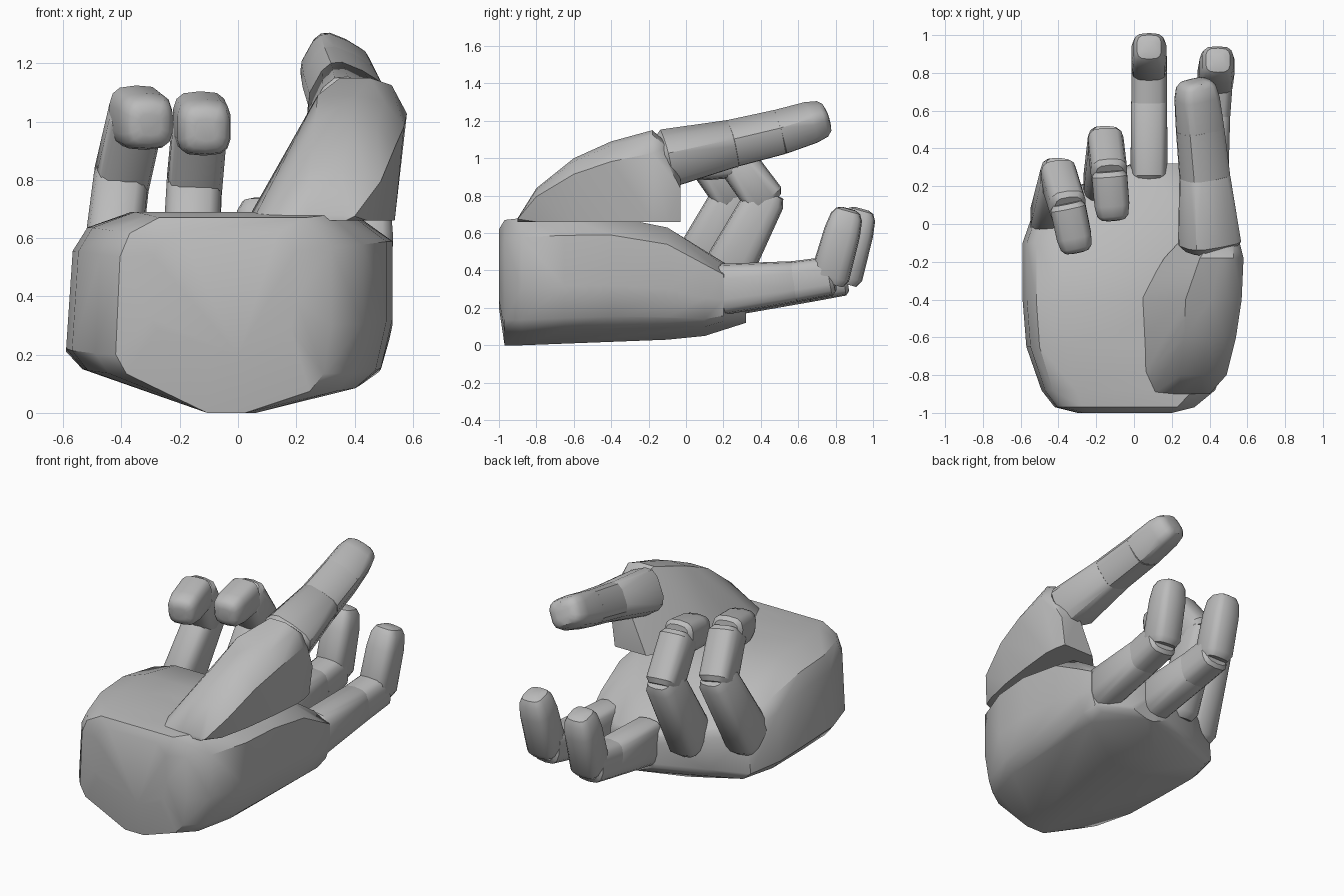
import bpy, bmesh, math
from mathutils import Vector

cube = bpy.data.objects.get("Cube")
if cube:
    bpy.data.objects.remove(cube, do_unlink=True)

shade = 0.5
grey = bpy.data.materials.new("clay grey")
grey.use_nodes = True
grey.diffuse_color = (shade, shade, shade, 1)
grey.node_tree.nodes["Principled BSDF"].inputs["Base Color"].default_value = grey.diffuse_color


def hull(name, points):
    """Convex solid around the points, smooth with sharp edges kept."""
    bm = bmesh.new()
    for point in points:
        bm.verts.new(point)
    result = bmesh.ops.convex_hull(bm, input=bm.verts)
    spare = {item for item in result["geom_interior"] + result["geom_unused"]
             if isinstance(item, bmesh.types.BMVert)}
    bmesh.ops.delete(bm, geom=list(spare), context="VERTS")
    bmesh.ops.recalc_face_normals(bm, faces=bm.faces)
    mesh = bpy.data.meshes.new(name)
    bm.to_mesh(mesh)
    bm.free()
    mesh.materials.append(grey)
    obj = bpy.data.objects.new(name, mesh)
    bpy.context.collection.objects.link(obj)
    bpy.ops.object.select_all(action="DESELECT")
    obj.select_set(True)
    bpy.context.view_layer.objects.active = obj
    bpy.ops.object.shade_smooth_by_angle(angle=math.radians(35))


def body(name, outline, sections):
    """One outline repeated along y; sections are (y, middle, half width, low, high)."""
    hull(name, [(middle + u * half, y, low + v * (high - low))
                for y, middle, half, low, high in sections
                for u, v in outline])


def rounded(value):
    """Push a circle coordinate outwards towards a rounded box."""
    return math.copysign(abs(value) ** 0.6, value)


def ring(center, axis, width, thick, roll, sides=14):
    """Rounded-box cross-section, its width along x before rolling."""
    axis = axis.normalized()
    flat = (Vector((1, 0, 0)) - axis * axis.x).normalized()
    side = flat * math.cos(roll) - flat.cross(axis) * math.sin(roll)
    up = side.cross(axis)
    angles = [math.tau * (i + 0.5) / sides for i in range(sides)]
    return [center + side * rounded(math.cos(a)) * width / 2
            + up * rounded(math.sin(a)) * thick / 2 for a in angles]


def finger(name, x, lean, path, width=0.19, thick=0.21, shift=(0, 0), flare=0.2, roll=0):
    """Three overlapping phalanges along a (y, z) path, leaning sideways."""
    joints = [Vector((x + lean * i, y + shift[0], z + shift[1])) for i, (y, z) in enumerate(path)]
    sizes = (1.3, 1.05, 1, 0.9)
    joint_ends = [(-0.1, 0.8), (0, 1), (1, 1), (1.1, 0.8)]
    domed_end = [(-0.1, 0.8), (0, 1), (0.65, 1), (0.88, 0.9), (0.97, 0.7), (1, 0.4)]
    for i, label in enumerate(("base", "middle", "tip")):
        axis = joints[i + 1] - joints[i]
        points = []
        for along, swell in (domed_end if label == "tip" else joint_ends):
            blend = min(max(along, 0), 1)
            size = sizes[i] * (1 - blend) + sizes[i + 1] * blend
            points += ring(joints[i] + axis * along, axis, width * swell * size ** flare,
                           thick * swell * size, roll)
        hull(f"{name}_{label}", points)


# Palm: shallow keeled underside, rounded wrist end, tapering to the knuckles
body("palm",
     [(-0.15, 0), (0.2, 0), (0.8, 0.11), (0.93, 0.2), (1, 0.45), (1, 0.85), (0.75, 1),
      (-0.6, 1), (-0.87, 0.92), (-0.96, 0.8), (-1, 0.3), (-0.9, 0.2)],
     [(-1, -0.05, 0.25, 0.2, 0.62), (-0.97, -0.05, 0.37, 0, 0.67),
      (-0.88, -0.03, 0.46, 0, 0.68), (-0.65, -0.03, 0.54, 0.01, 0.69),
      (-0.4, -0.03, 0.56, 0.02, 0.69), (-0.1, -0.03, 0.56, 0.03, 0.63),
      (0.1, 0, 0.52, 0.05, 0.5), (0.2, 0.1, 0.4, 0.09, 0.43),
      (0.32, 0.14, 0.15, 0.12, 0.37)])

# Thumb mound leaning towards the outer side of the palm
base = 0.66
body("thumb_mound",
     [(-1, 0), (0.8, 0), (-0.5, 0.55), (-0.1, 1), (0.4, 1), (0.75, 0.95), (1, 0.75)],
     [(-0.9, 0.25, 0.15, base, 0.68), (-0.8, 0.27, 0.22, base, 0.84),
      (-0.6, 0.29, 0.25, base, 1), (-0.4, 0.3, 0.27, base, 1.09),
      (-0.18, 0.37, 0.21, base, 1.15), (-0.1, 0.42, 0.14, base, 1.08),
      (-0.03, 0.42, 0.12, base, 0.9)])

# Thumb reaching forward over the palm, twisted outwards
finger("thumb", 0.4, -0.025, [(-0.1, 1), (0.25, 1.08), (0.5, 1.14), (0.76, 1.22)],
       width=0.24, thick=0.21, flare=1, roll=0.5)

# Two outstretched fingers with raised tips
raised = [(0.2, 0.3), (0.58, 0.34), (0.77, 0.37), (0.87, 0.73)]
finger("index_finger", 0.4, 0.015, raised)
finger("middle_finger", 0.08, 0, raised, shift=(0.07, 0))

# Two fingers curled back over the palm
curled = [(0.2, 0.36), (0.42, 0.78), (0.26, 1), (0.02, 0.97)]
finger("ring_finger", -0.17, 0.02, curled)
finger("little_finger", -0.45, 0.05, curled, shift=(-0.17, 0.02))
